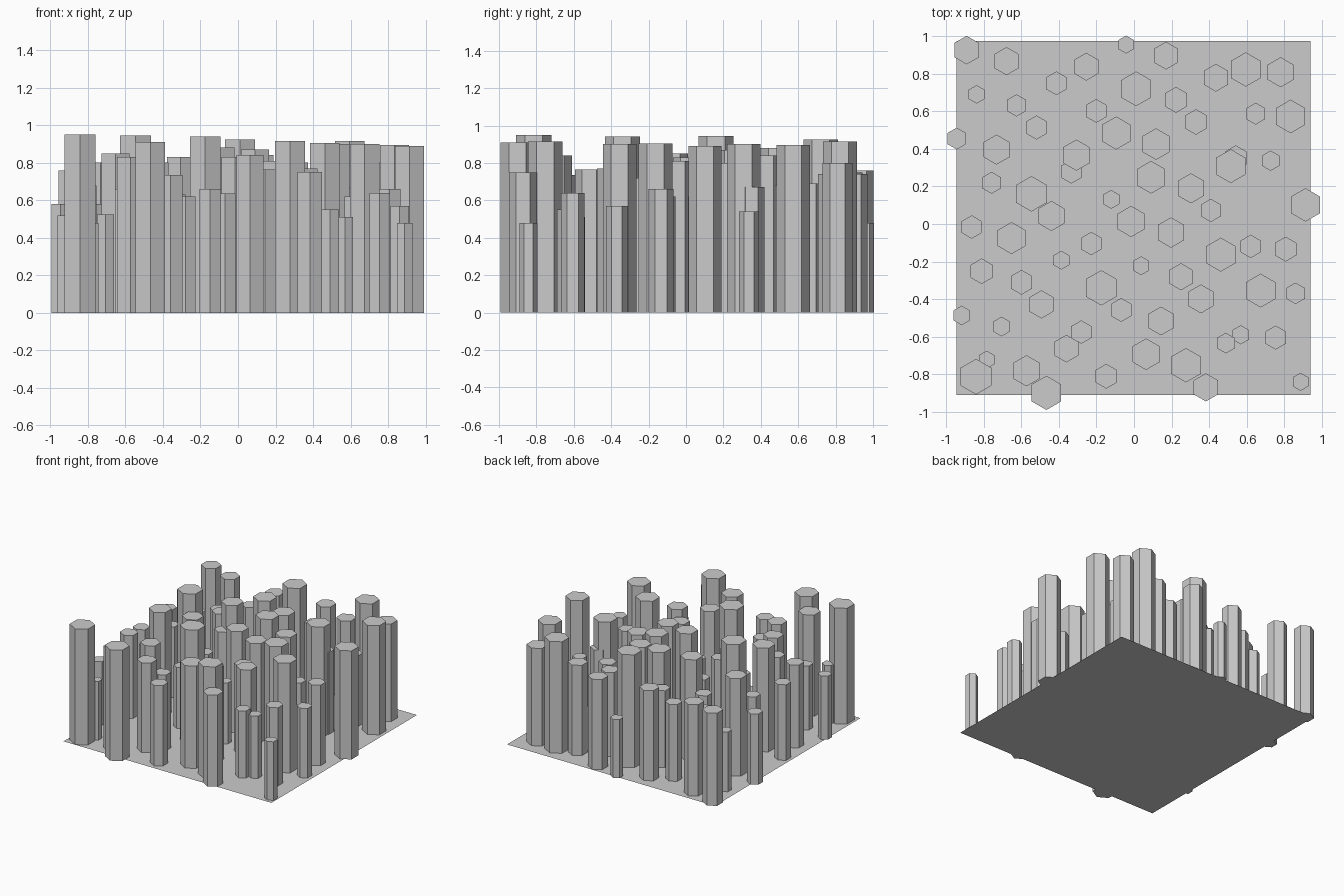
import bpy, math

if "Cube" in bpy.data.objects:
    bpy.data.objects.remove(bpy.data.objects["Cube"])

SIDE = 1.886            # edge length of the base sheet
X0, Y0 = -0.945, -0.911  # its left / front edges
COUNT = 71

# Column heights, in scatter order (radius is a tenth of the height)
HEIGHTS = [
    .54, .64, .80, .66, .895, .57, .48, .89,
    .58, .52, .76, .62, .49, .68, .48, .58, .80, .525, .75, .85,
    .59, .66, .83, .945, .64, .75, .91, .80, .63, .50, .735, .63,
    .83, .62, .74, .62, .63, .94, .66, .50, .88, .635, .48, .83,
    .925, .50, .84, .87, .84, .765, .74, .81, .69, .72, .915, .80,
    .68, .77, .75, .62, .74, .905, .55, .90, .67, .51, .915, .62,
    .58, .90]


def radical_inverse(k):
    """Base-2 low-discrepancy value in 0..1."""
    value, step = 0.0, 0.5
    while k:
        value += step * (k & 1)
        k >>= 1
        step /= 2
    return value


def hex_column(x, y, h):
    """Upright hexagonal prism with corners pointing along y."""
    r = 0.1 * h
    ring = [(r * math.sin(a * math.pi / 3), r * math.cos(a * math.pi / 3)) for a in range(6)]
    verts = [(px, py, z) for z in (0, h) for px, py in ring]
    faces = [tuple(range(6)), tuple(range(11, 5, -1))]
    faces += [(i, i + 6, (i + 1) % 6 + 6, (i + 1) % 6) for i in range(6)]
    mesh = bpy.data.meshes.new("hex_column")
    mesh.from_pydata(verts, [], faces)
    obj = bpy.data.objects.new("hex_column", mesh)
    obj.location = (x, y, 0)
    bpy.context.collection.objects.link(obj)


# Base sheet
bpy.ops.mesh.primitive_plane_add(size=SIDE, location=(X0 + SIDE / 2, Y0 + SIDE / 2, 0))
bpy.context.object.name = "base_sheet"

# Columns on an evenly spread, wrapped scatter pattern
for k, h in enumerate(HEIGHTS):
    u = ((k + 63) % COUNT) / COUNT
    v = (radical_inverse(k) + 0.662) % 1
    hex_column(X0 + SIDE * u, Y0 + SIDE * v, h)

# Tall corner column outside the pattern
hex_column(-0.842, -0.814, 0.95)
